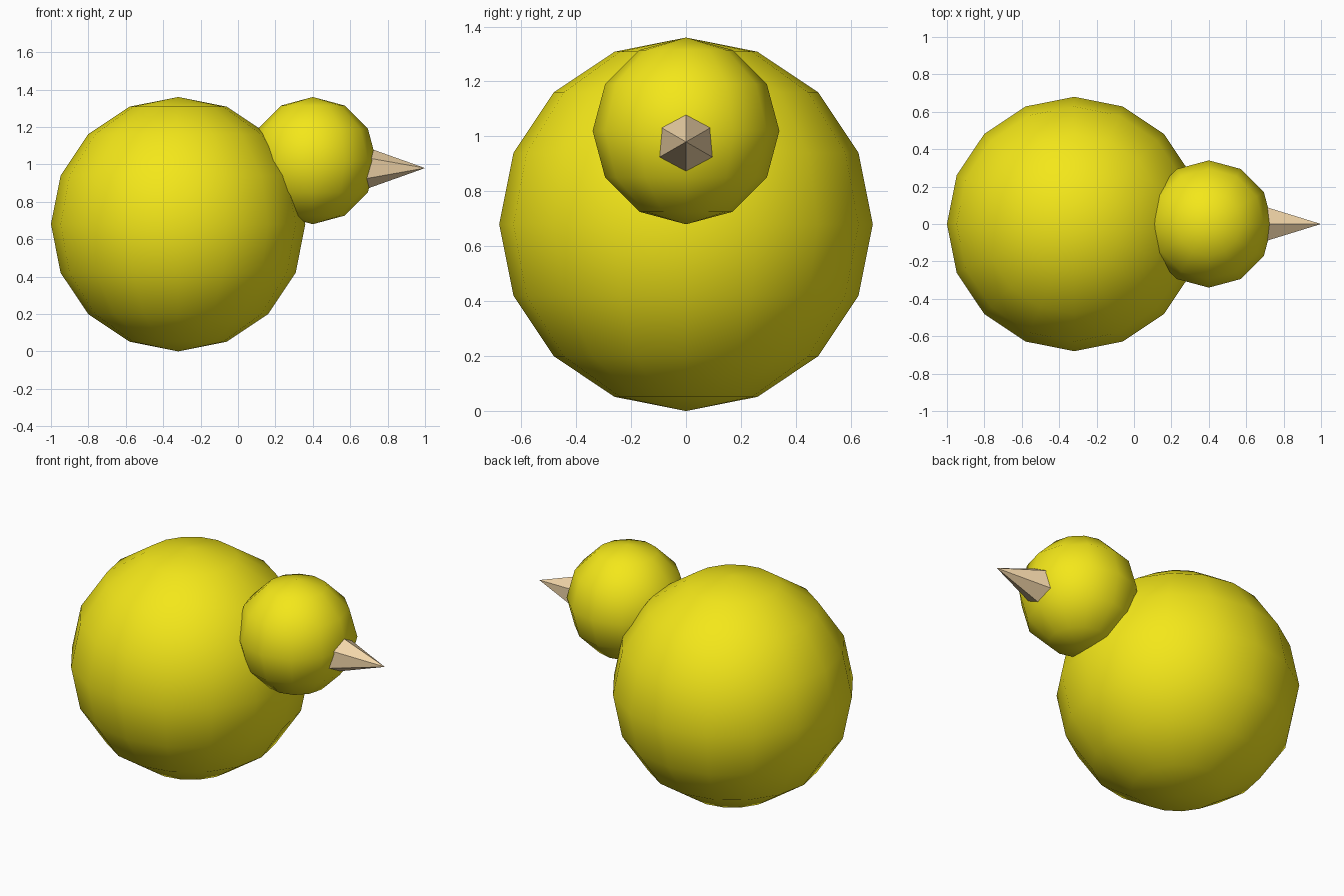
import bpy, bmesh, math

if "Cube" in bpy.data.objects:
    bpy.data.objects.remove(bpy.data.objects["Cube"])


def material(name, color):
    m = bpy.data.materials.new(name)
    m.diffuse_color = (*color, 1)
    m.use_nodes = True
    m.node_tree.nodes["Principled BSDF"].inputs["Base Color"].default_value = m.diffuse_color
    return m


yellow = material("yellow", (0.90, 0.80, 0.01))
tan = material("tan", (0.90, 0.68, 0.40))


def ball(name, center, radius, segments):
    bpy.ops.mesh.primitive_uv_sphere_add(segments=segments, ring_count=segments // 2,
                                         radius=radius, location=center)
    ob = bpy.context.object
    ob.name = name
    ob.data.materials.append(yellow)
    bpy.ops.object.shade_smooth()
    return ob


# Body and head
ball("body", (-0.32, 0, 0.68), 0.68, 16)
ball("head", (0.40, 0, 1.02), 0.34, 12)

# Beak: six-sided cone pointing along +x, base buried in the head
bm = bmesh.new()
ring = [bm.verts.new((0.66, 0.121 * math.sin(a), 0.98 + 0.121 * math.cos(a)))
        for a in (math.tau * i / 6 for i in range(6))]
tip = bm.verts.new((1.0, 0, 0.98))
bm.faces.new(ring)
for i in range(6):
    bm.faces.new((ring[i], ring[(i + 1) % 6], tip))
bmesh.ops.recalc_face_normals(bm, faces=bm.faces)
mesh = bpy.data.meshes.new("beak")
bm.to_mesh(mesh)
bm.free()
mesh.materials.append(tan)
beak = bpy.data.objects.new("beak", mesh)
bpy.context.collection.objects.link(beak)
